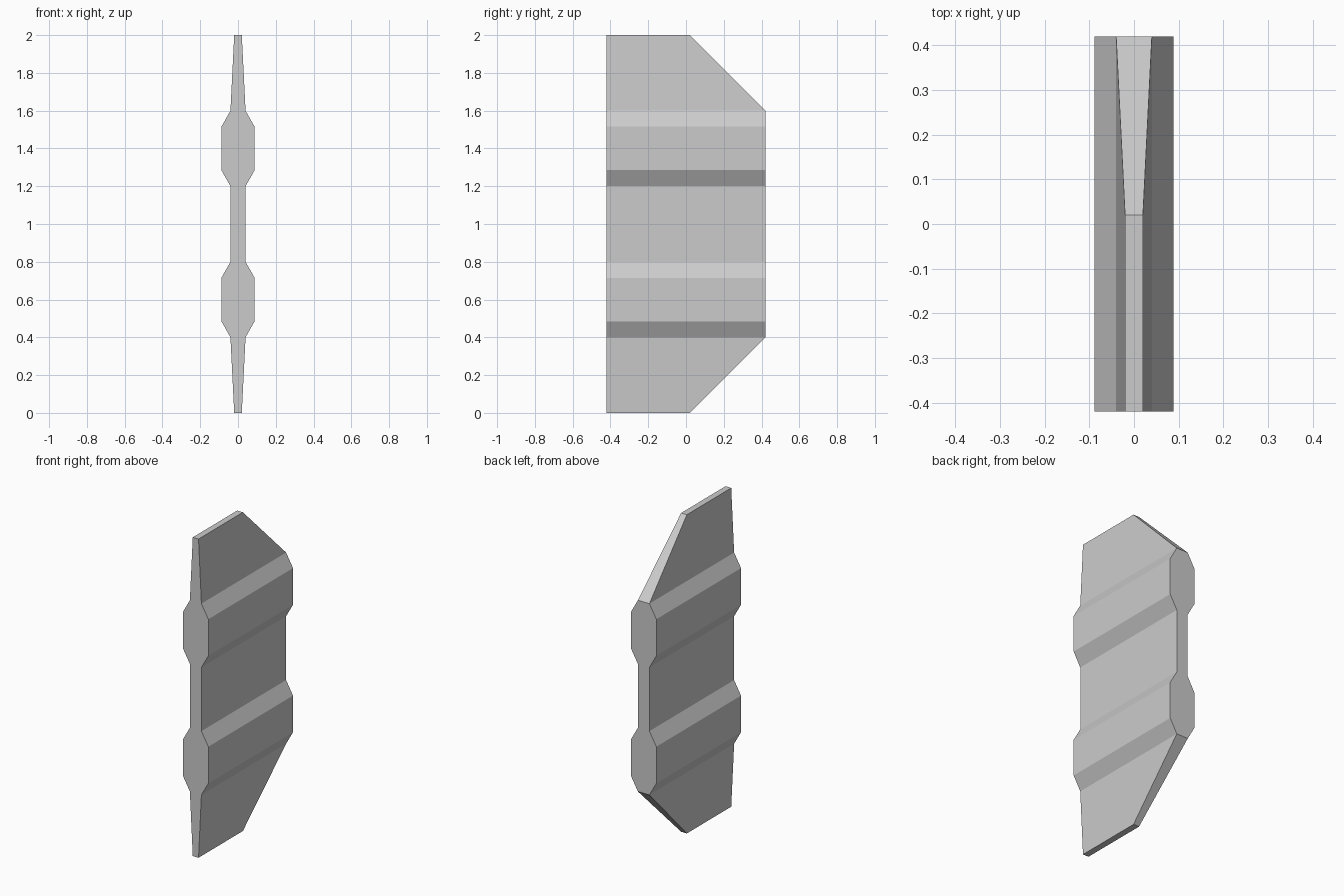
import bpy
import bmesh

cube = bpy.data.objects.get("Cube")
if cube:
    bpy.data.objects.remove(cube, do_unlink=True)

# Plain grey material
grey = bpy.data.materials.new("light_grey")
grey.use_nodes = True
colour = (0.6, 0.6, 0.6, 1.0)
grey.diffuse_color = colour
grey.node_tree.nodes["Principled BSDF"].inputs["Base Color"].default_value = colour

FRONT, BACK, TIP_BACK = -0.42, 0.42, 0.02
MID = 1.0

# Upper half of the side profile: height above the middle, half thickness, back edge
upper = [(0.2, 0.04, BACK), (0.285, 0.088, BACK), (0.515, 0.088, BACK),
         (0.6, 0.04, BACK), (1.0, 0.02, TIP_BACK)]
# Mirror it downwards to get all the levels from bottom to top
levels = [(MID - h, t, b) for h, t, b in reversed(upper)]
levels += [(MID + h, t, b) for h, t, b in upper]

bm = bmesh.new()


def edge_line(side, front):
    """Column of vertices running up one edge of the plate."""
    return [bm.verts.new((side * t, FRONT if front else b, z)) for z, t, b in levels]


left_front, left_back = edge_line(1, True), edge_line(1, False)
right_front, right_back = edge_line(-1, True), edge_line(-1, False)

# Ribbed side faces
for front, back in ((left_front, left_back), (right_front, right_back)):
    for i in range(len(levels) - 1):
        bm.faces.new((front[i], back[i], back[i + 1], front[i + 1]))

# Front outline, upright back outline, sloped back corners and flat ends
bm.faces.new(left_front + right_front[::-1])
bm.faces.new(left_back[1:-1] + right_back[1:-1][::-1])
for i, j in ((0, 1), (-2, -1)):
    bm.faces.new((left_back[i], left_back[j], right_back[j], right_back[i]))
for i in (0, -1):
    bm.faces.new((left_front[i], left_back[i], right_back[i], right_front[i]))

bmesh.ops.recalc_face_normals(bm, faces=bm.faces)
mesh = bpy.data.meshes.new("ribbed_plate")
bm.to_mesh(mesh)
bm.free()
mesh.materials.append(grey)

plate = bpy.data.objects.new("ribbed_plate", mesh)
bpy.context.collection.objects.link(plate)
